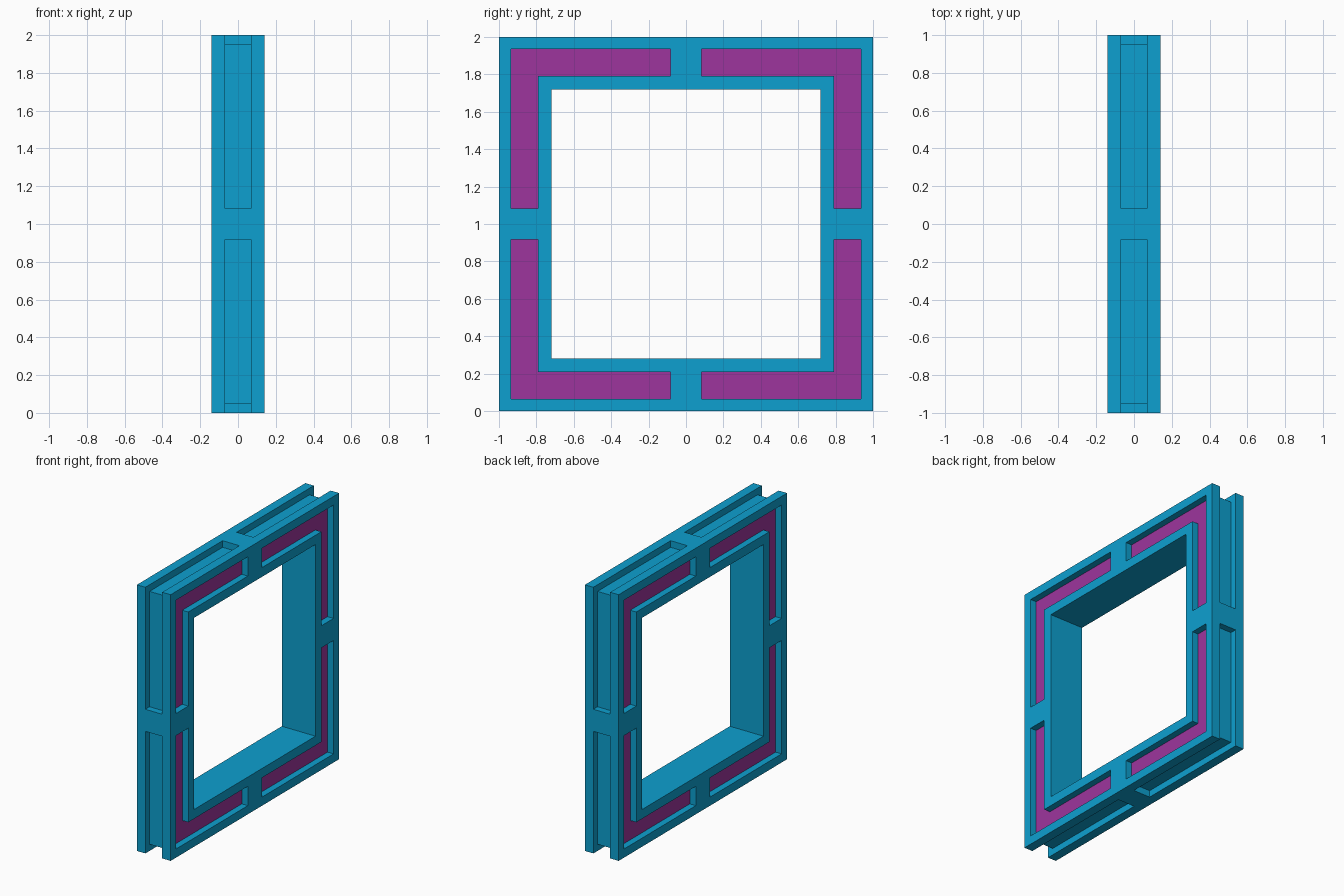
import bpy
import bmesh
from mathutils import Vector

cube = bpy.data.objects.get("Cube")
if cube:
    bpy.data.objects.remove(cube, do_unlink=True)

HALF_DEPTH = 0.14     # half thickness along x
OPENING = 0.72        # half size of the window
GAP = 0.083           # half width of the bridges between recesses
RECESS = 0.05         # depth of pockets and rim grooves
CENTRE = Vector((0, 0, 1))


def make_material(name, colour):
    mat = bpy.data.materials.new(name)
    mat.use_nodes = True
    mat.diffuse_color = colour
    mat.node_tree.nodes["Principled BSDF"].inputs["Base Color"].default_value = colour
    return mat


def prism(bm, profile, x0, x1):
    """Extrude a y-z profile from x0 to x1."""
    face = bm.faces.new([bm.verts.new((x0, y, z)) for y, z in profile])
    out = bmesh.ops.extrude_face_region(bm, geom=[face])
    verts = [v for v in out["geom"] if isinstance(v, bmesh.types.BMVert)]
    bmesh.ops.translate(bm, verts=verts, vec=(x1 - x0, 0, 0))


def square(r):
    return [(-r, -r), (r, -r), (r, r), (-r, r)]


def corner(inner, outer, sy, sz):
    """L-shaped profile wrapping one corner of the frame."""
    pts = [(GAP, inner), (inner, inner), (inner, GAP),
           (outer, GAP), (outer, outer), (GAP, outer)]
    return [(y * sy, z * sz) for y, z in pts]


def finish(name, bm):
    bmesh.ops.recalc_face_normals(bm, faces=bm.faces)
    mesh = bpy.data.meshes.new(name)
    bm.to_mesh(mesh)
    bm.free()
    obj = bpy.data.objects.new(name, mesh)
    obj.location = CENTRE
    bpy.context.collection.objects.link(obj)
    return obj


# Solid block for the frame
bm = bmesh.new()
prism(bm, square(1), -HALF_DEPTH, HALF_DEPTH)
frame = finish("frame", bm)

# Cutter: window, side pockets and rim grooves
bm = bmesh.new()
prism(bm, square(OPENING), -0.3, 0.3)
floor = HALF_DEPTH - RECESS
for sy in (-1, 1):
    for sz in (-1, 1):
        prism(bm, corner(1 - RECESS, 1.1, sy, sz), -0.07, 0.07)
        for side in (-1, 1):
            prism(bm, corner(0.79, 0.935, sy, sz), side * floor, side * 0.3)
cutter = finish("recess_cutter", bm)
cutter.hide_render = True

cut = frame.modifiers.new("recesses", "BOOLEAN")
cut.operation = "DIFFERENCE"
cut.solver = "EXACT"
cut.object = cutter
bpy.context.view_layer.objects.active = frame
bpy.ops.object.modifier_apply(modifier=cut.name)
bpy.data.objects.remove(cutter, do_unlink=True)

# Blue frame, magenta pocket floors
frame.data.materials.clear()
frame.data.materials.append(make_material("azure blue", (0.004, 0.352, 0.631, 1)))
frame.data.materials.append(make_material("magenta", (0.337, 0.036, 0.337, 1)))
for face in frame.data.polygons:
    on_floor = abs(abs(face.center.x) - floor) < 0.005
    face.material_index = int(on_floor and abs(face.normal.x) > 0.9)
    face.use_smooth = False
